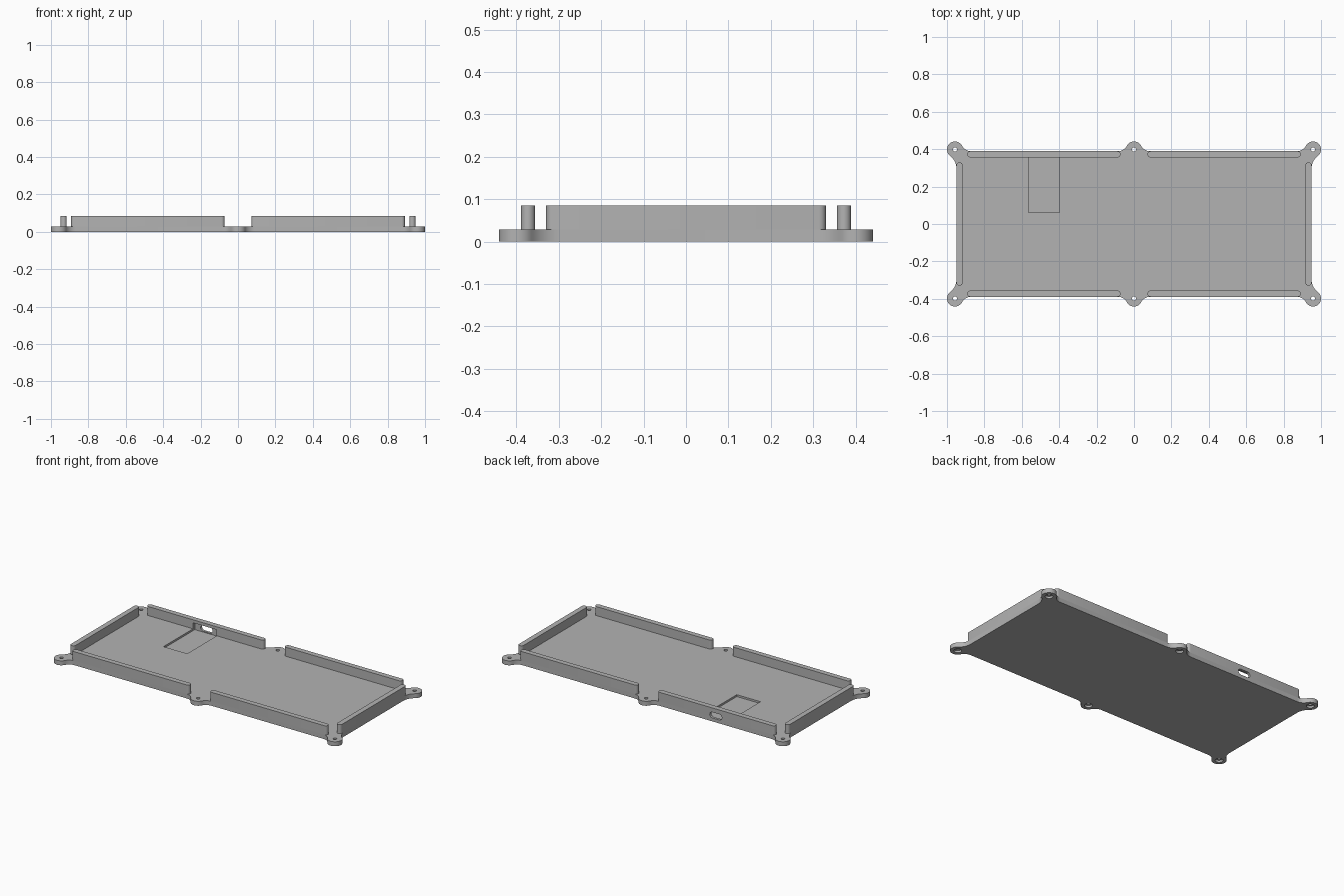
import bpy, bmesh, math
from mathutils import Vector

if "Cube" in bpy.data.objects:
    bpy.data.objects.remove(bpy.data.objects["Cube"])

HX, HY = 0.949, 0.389            # half size of the tray body
EX, EY, ER = 0.957, 0.398, 0.043  # ear centres and radius
BASE, TOP, WALL = 0.028, 0.085, 0.033

grey = bpy.data.materials.new("grey")
grey.diffuse_color = (0.45, 0.45, 0.45, 1)
grey.use_nodes = True
grey.node_tree.nodes["Principled BSDF"].inputs["Base Color"].default_value = grey.diffuse_color


def arc(c, r, a0, a1, n=10):
    return [(c[0] + r * math.cos(a0 + (a1 - a0) * i / n),
             c[1] + r * math.sin(a0 + (a1 - a0) * i / n)) for i in range(n + 1)]


def prism(name, pts, z0, z1):
    """Extrude a closed outline from z0 to z1."""
    bm = bmesh.new()
    face = bm.faces.new([bm.verts.new((x, y, z0)) for x, y in pts])
    ext = bmesh.ops.extrude_face_region(bm, geom=[face])
    verts = [v for v in ext["geom"] if isinstance(v, bmesh.types.BMVert)]
    bmesh.ops.translate(bm, verts=verts, vec=(0, 0, z1 - z0))
    bmesh.ops.recalc_face_normals(bm, faces=bm.faces)
    me = bpy.data.meshes.new(name)
    bm.to_mesh(me)
    bm.free()
    me.materials.append(grey)
    ob = bpy.data.objects.new(name, me)
    bpy.context.collection.objects.link(ob)
    return ob


def stadium(cx, cy, lx, ly):
    """Long slot outline with round ends."""
    r = min(lx, ly) / 2
    h = max(lx, ly) / 2 - r
    p = arc((h, 0), r, -math.pi / 2, math.pi / 2) + arc((-h, 0), r, math.pi / 2, 1.5 * math.pi)
    if ly > lx:
        p = [(-y, x) for x, y in p]
    return [(cx + x, cy + y) for x, y in p]


def rect(x0, x1, y0, y1):
    return [(x0, y0), (x1, y0), (x1, y1), (x0, y1)]


def cut(ob, cutter):
    m = ob.modifiers.new("cut", "BOOLEAN")
    m.operation, m.solver, m.object = "DIFFERENCE", "EXACT", cutter
    cutter.hide_render = True
    cutter.hide_viewport = True
    cutter.display_type = "WIRE"


# Base outline: one quarter with filleted ears, then mirrored
def ang(a, b):
    return math.atan2(b[1] - a[1], b[0] - a[0])


def reach(R, off):
    return math.sqrt((R + ER) ** 2 - (R - off) ** 2)


R1, R2 = 0.057, 0.085
mid, corner = (0, EY), (EX, EY)
d1, d2 = reach(R1, EY - HY), reach(R2, EX - HX)
f1, f2, f3 = (d1, HY + R1), (EX - d1, HY + R1), (HX + R2, EY - d2)
quarter = arc(mid, ER, math.pi / 2, ang(mid, f1))
quarter += arc(f1, R1, ang(f1, mid) % math.tau, 1.5 * math.pi)[1:]
quarter += arc(f2, R1, -math.pi / 2, ang(f2, corner))
quarter += arc(corner, ER, ang(corner, f2), ang(corner, f3), 24)[1:]
quarter += arc(f3, R2, ang(f3, corner), math.pi)[1:]
right = quarter + [(x, -y) for x, y in reversed(quarter)]
outline = right + [(-x, y) for x, y in reversed(right[1:-1])]
base = prism("base_plate", outline, 0, BASE)

# Screw holes with wider recesses underneath
for i, (x, y) in enumerate((x, y) for x in (-EX, 0, EX) for y in (-EY, EY)):
    cut(base, prism(f"hole_cutter_{i}", arc((x, y), 0.011, 0, math.tau, 24)[:-1], -0.01, 0.05))
    cut(base, prism(f"recess_cutter_{i}", arc((x, y), 0.022, 0, math.tau, 24)[:-1], -0.01, 0.013))

# Walls
walls = {}
for sx, xn in ((-1, "left"), (1, "right")):
    for sy, yn in ((-1, "front"), (1, "back")):
        walls[xn + yn] = prism(f"{yn}_{xn}_wall",
                               stadium(sx * 0.482, sy * (HY - WALL / 2), 0.82, WALL),
                               BASE, TOP)
    prism(f"{xn}_wall", stadium(sx * (HX - WALL / 2), 0, WALL, 0.66), BASE, TOP)

# Connector pocket in the floor and the wall, with a slot through the wall
back = walls["leftback"]
pocket = prism("pocket_cutter", rect(-0.564, -0.398, 0.061, 0.374), 0.016, 0.066)
slot = prism("slot_cutter", stadium(-0.481, 0, 0.085, 0.036), -0.03, 0.03)
slot.rotation_euler = (math.pi / 2, 0, 0)
slot.location = (0, HY - 0.01, 0.04)
for part in (base, back):
    cut(part, pocket)
    cut(part, slot)

# Bake the cuts and smooth the curved sides
bpy.context.view_layer.update()
for ob in [o for o in bpy.context.scene.objects if not o.hide_render]:
    bpy.ops.object.select_all(action="DESELECT")
    bpy.context.view_layer.objects.active = ob
    ob.select_set(True)
    for m in list(ob.modifiers):
        bpy.ops.object.modifier_apply(modifier=m.name)
    bpy.ops.object.shade_smooth_by_angle(angle=math.radians(30))
for ob in [o for o in bpy.context.scene.objects if o.hide_render]:
    bpy.data.objects.remove(ob)
